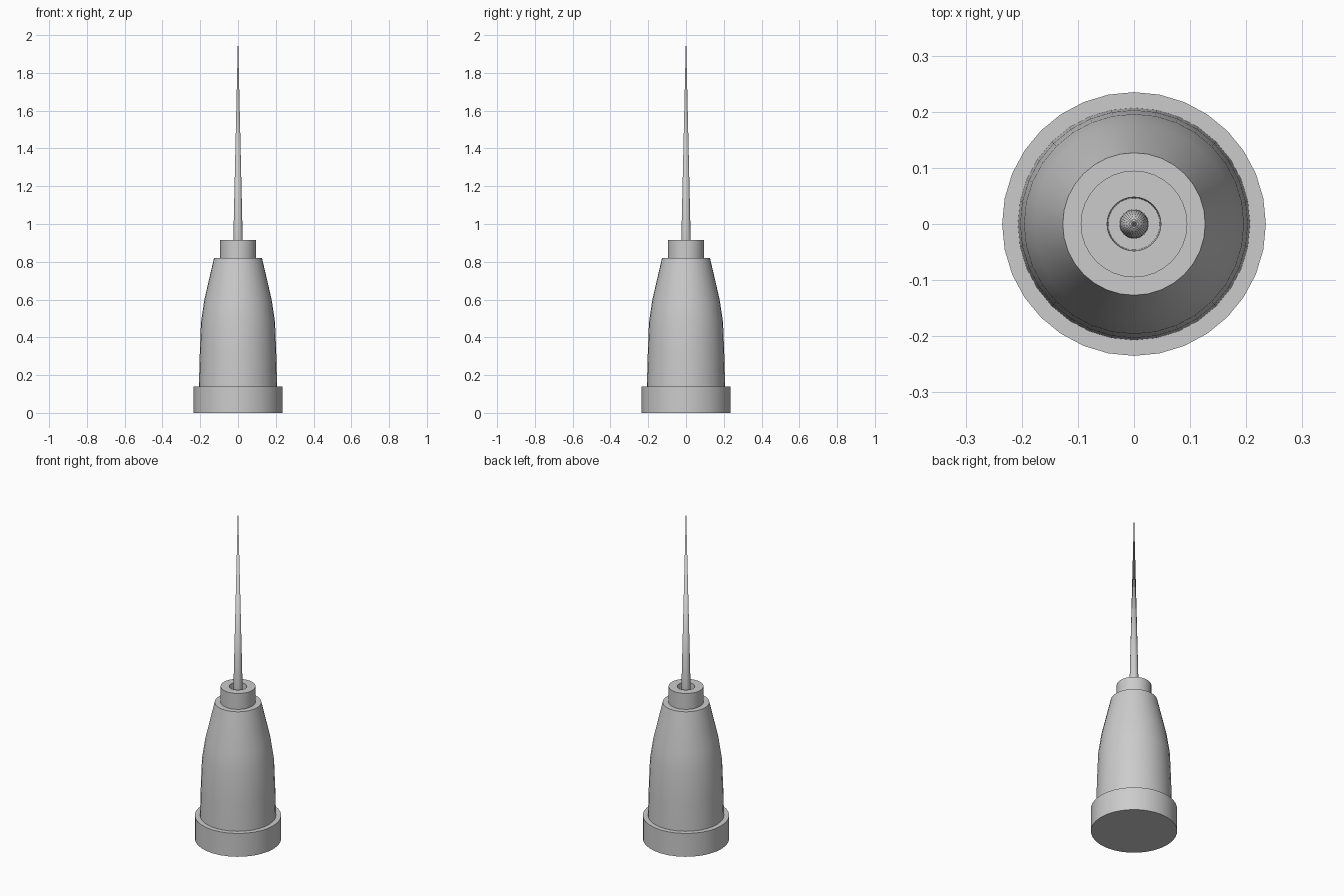
import bpy, bmesh, math

if "Cube" in bpy.data.objects:
    bpy.data.objects.remove(bpy.data.objects["Cube"])

SEGMENTS = 32


def lathe(name, profile):
    """Revolve (radius, height) points around z; zero radius becomes a pole."""
    bm = bmesh.new()
    rings = []
    for r, z in profile:
        count = SEGMENTS if r > 0 else 1
        rings.append([bm.verts.new((r * math.cos(2 * math.pi * i / SEGMENTS),
                                    r * math.sin(2 * math.pi * i / SEGMENTS), z))
                      for i in range(count)])
    for a, b in zip(rings, rings[1:]):
        for i in range(SEGMENTS):
            j = (i + 1) % SEGMENTS
            if len(a) == 1:
                bm.faces.new((a[0], b[j], b[i]))
            elif len(b) == 1:
                bm.faces.new((a[i], a[j], b[0]))
            else:
                bm.faces.new((a[i], a[j], b[j], b[i]))
    bmesh.ops.recalc_face_normals(bm, faces=bm.faces)
    mesh = bpy.data.meshes.new(name)
    bm.to_mesh(mesh)
    bm.free()
    obj = bpy.data.objects.new(name, mesh)
    bpy.context.collection.objects.link(obj)
    bpy.context.view_layer.objects.active = obj
    obj.select_set(True)
    bpy.ops.object.shade_smooth_by_angle(angle=math.radians(40))
    obj.select_set(False)
    return obj


# Hub: base flange, tapered body and collar with a recessed socket
lathe("hub", [(0, 0), (0.235, 0), (0.235, 0.14), (0.207, 0.14),
              (0.203, 0.3), (0.196, 0.48), (0.178, 0.6), (0.127, 0.82),
              (0.095, 0.82), (0.095, 0.915), (0.048, 0.915),
              (0.046, 0.84), (0, 0.84)])

# Needle: long fine point seated in the socket
lathe("needle", [(0, 0.83), (0.026, 0.83), (0.025, 0.91), (0, 2.0)])
